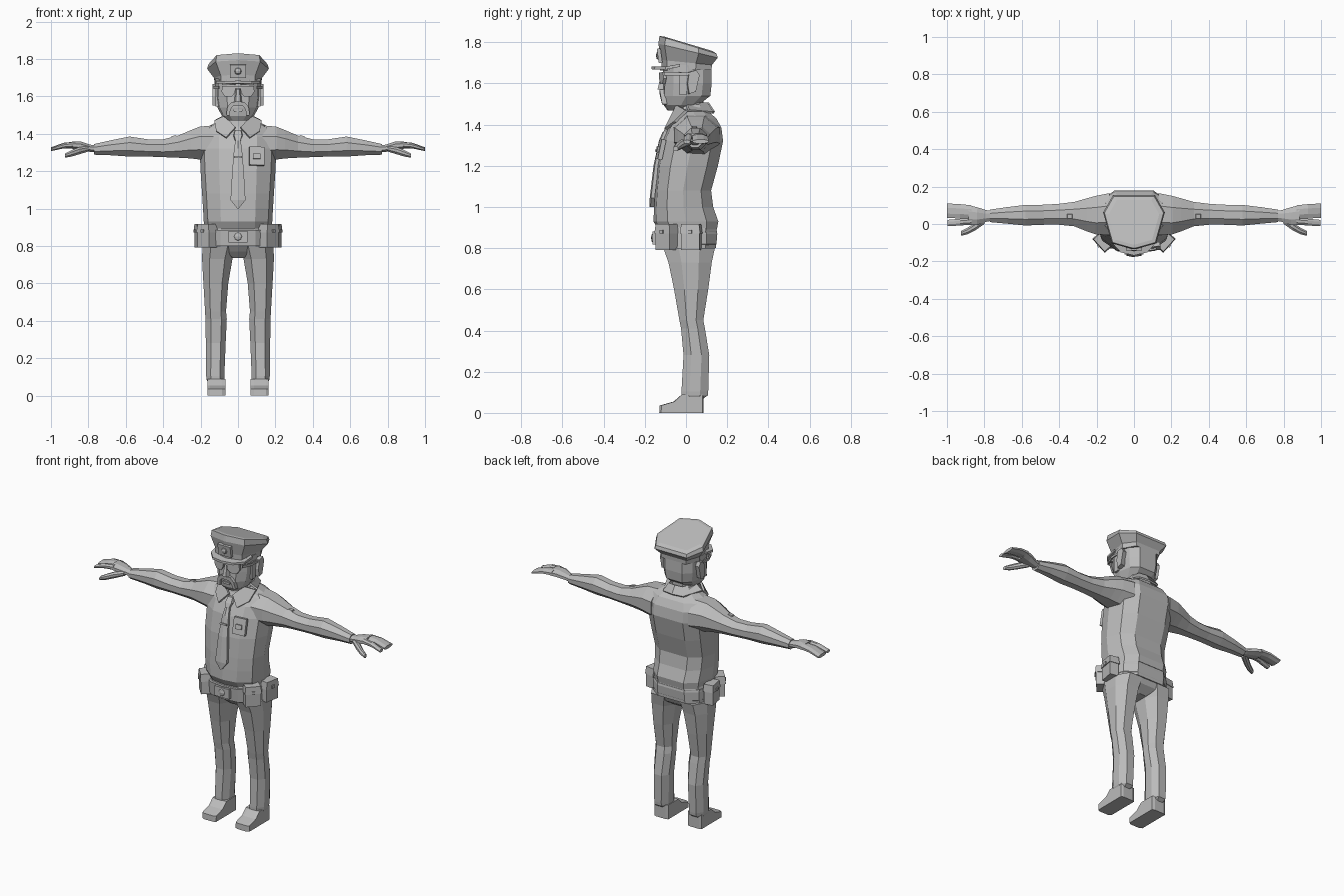
import bpy, bmesh, math
from mathutils import Vector, Matrix

grey = bpy.data.materials.new("plain grey")
grey.diffuse_color = (0.5, 0.5, 0.5, 1)


def finish(name, bm, mirror=False):
    bmesh.ops.recalc_face_normals(bm, faces=bm.faces)
    me = bpy.data.meshes.new(name)
    bm.to_mesh(me)
    bm.free()
    me.materials.append(grey)
    ob = bpy.data.objects.new(name, me)
    bpy.context.collection.objects.link(ob)
    if mirror:
        ob.modifiers.new("mirror", 'MIRROR')
    return ob


def loft(name, rings, mirror=False):
    """Skin a list of equal-length point rings and cap both ends."""
    bm = bmesh.new()
    vs = [[bm.verts.new(p) for p in r] for r in rings]
    n = len(rings[0])
    for a, b in zip(vs, vs[1:]):
        for i in range(n):
            bm.faces.new((a[i], a[(i + 1) % n], b[(i + 1) % n], b[i]))
    bm.faces.new(vs[0])
    bm.faces.new(vs[-1])
    return finish(name, bm, mirror)


def box(name, loc, size, rot=(0, 0, 0), mirror=False, taper=1.0):
    bm = bmesh.new()
    bmesh.ops.create_cube(bm, size=1)
    for v in bm.verts:
        k = taper if v.co.z > 0 else 1
        v.co = Vector((v.co.x * size[0] * k, v.co.y * size[1] * k, v.co.z * size[2]))
    m = Matrix.Translation(loc)
    for ax, a in zip("XYZ", rot):
        m = m @ Matrix.Rotation(math.radians(a), 4, ax)
    bm.transform(m)
    return finish(name, bm, mirror)


def plate(name, pts, offset, mirror=False):
    """Extrude a 3D outline along an offset vector."""
    o = Vector(offset)
    return loft(name, [pts, [Vector(p) + o for p in pts]], mirror)


# Ten-sided body section: fraction of half width, fraction from front to back
BODY = [(0, 0), (.5, .04), (.88, .22), (1, .5), (.86, .82), (.5, 1)]


def body_ring(z, w, yf, yb, dz=0):
    half = [(w * a, yf + (yb - yf) * b, z + dz * b) for a, b in BODY]
    return half + [(-x, y, zz) for x, y, zz in half[:0:-1]]


# Shirt and pelvis
loft("shirt", [body_ring(*r) for r in [
    (.89, .178, -.135, .150), (.93, .183, -.158, .157), (1.0, .187, -.155, .132),
    (1.08, .192, -.15, .122), (1.2, .200, -.14, .155), (1.32, .205, -.115, .180),
    (1.385, .205, -.085, .172), (1.43, .175, -.055, .148), (1.475, .09, -.03, .095)]])
loft("pelvis", [body_ring(*r) for r in [
    (.735, .04, -.05, .075), (.77, .13, -.085, .125), (.82, .188, -.125, .148),
    (.87, .186, -.14, .152), (.92, .175, -.13, .14)]])
loft("belt", [body_ring(*r) for r in [
    (.80, .188, -.142, .146), (.885, .186, -.152, .15)]])


def oct_ring_z(z, x0, x1, yf, yb):
    cx, cy, rx, ry = (x0 + x1) / 2, (yf + yb) / 2, (x1 - x0) / 2, (yb - yf) / 2
    return [(cx + a * rx, cy + b * ry, z) for a, b in
            [(.5, -1), (1, -.4), (1, .4), (.5, 1), (-.5, 1), (-1, .4), (-1, -.4), (-.5, -1)]]


# Trouser legs with knee and cuff, shoes
loft("trouser_leg", [oct_ring_z(*r) for r in [
    (.07, .085, .16, -.01, .085), (.085, .073, .168, -.022, .106), (.105, .073, .17, -.022, .108),
    (.28, .066, .172, -.012, .113), (.41, .06, .174, -.024, .092), (.45, .064, .176, -.032, .084),
    (.60, .052, .185, -.058, .108), (.73, .03, .192, -.085, .125), (.80, .01, .19, -.11, .14)]], True)
side = [(-.13, 0), (.085, 0), (.085, .09), (-.02, .09), (-.06, .055), (-.128, .036)]
loft("shoe", [[(x, y * k, z) for y, z in side] for x, k in
              [(.068, .93), (.085, 1), (.15, 1), (.164, .93)]], True)


def oct_ring_x(x, y0, y1, z0, z1):
    cy, cz, ry, rz = (y0 + y1) / 2, (z0 + z1) / 2, (y1 - y0) / 2, (z1 - z0) / 2
    return [(x, cy + a * ry, cz + b * rz) for a, b in
            [(1, -.4), (1, .4), (.4, 1), (-.4, 1), (-1, .4), (-1, -.4), (-.4, -1), (.4, -1)]]


# Sleeves and hands
loft("sleeve", [oct_ring_x(*r) for r in [
    (.13, -.06, .165, 1.25, 1.445), (.205, -.055, .15, 1.262, 1.438), (.25, -.04, .138, 1.268, 1.42),
    (.32, -.012, .118, 1.272, 1.39), (.40, -.004, .108, 1.275, 1.37), (.48, -.004, .103, 1.278, 1.37),
    (.58, -.008, .102, 1.278, 1.385), (.68, .002, .09, 1.285, 1.365), (.77, .01, .077, 1.288, 1.345)]], True)
loft("palm", [oct_ring_x(*r) for r in [
    (.75, .018, .07, 1.30, 1.336), (.79, .012, .074, 1.303, 1.342), (.84, -.005, .09, 1.312, 1.358),
    (.885, -.004, .1, 1.318, 1.36)]], True)
loft("index_finger", [oct_ring_x(*r) for r in [
    (.87, -.004, .033, 1.325, 1.357), (.93, -.008, .028, 1.322, 1.35), (.997, -.012, .022, 1.308, 1.325)]], True)
loft("fingers", [oct_ring_x(*r) for r in [
    (.87, .03, .1, 1.322, 1.358), (.93, .03, .106, 1.322, 1.352), (1.0, .032, .11, 1.308, 1.328)]], True)
loft("thumb", [oct_ring_x(*r) for r in [
    (.80, .0, .045, 1.305, 1.335), (.85, -.035, .008, 1.29, 1.328), (.89, -.055, -.02, 1.278, 1.312),
    (.925, -.063, -.038, 1.272, 1.294)]], True)

# Neck, head and ears
loft("neck", [body_ring(*r) for r in [(1.42, .075, -.04, .085), (1.56, .07, -.035, .085)]])
loft("head", [body_ring(*r) for r in [
    (1.47, .055, -.09, .02), (1.495, .085, -.108, .06), (1.54, .11, -.115, .118),
    (1.60, .12, -.112, .125), (1.69, .12, -.112, .124)]])
ear = [(0, 1.55), (.032, 1.56), (.05, 1.64), (.035, 1.665), (0, 1.655), (-.008, 1.6)]
plate("ear", [(.105, y + .01, z) for y, z in ear], (.032, .006, 0), True)
box("sideburn", (.113, -.015, 1.60), (.016, .035, .11), mirror=True)

# Nose, horseshoe moustache, glasses
loft("nose", [[(-.016, -.1, 1.64), (.016, -.1, 1.64), (.007, -.122, 1.64), (-.007, -.122, 1.64)],
              [(-.024, -.1, 1.57), (.024, -.1, 1.57), (.012, -.138, 1.572), (-.012, -.138, 1.572)]])
plate("moustache", [(0, -.104, 1.572), (.034, -.104, 1.57), (.056, -.1, 1.545), (.064, -.092, 1.50),
                    (.046, -.092, 1.497), (.04, -.1, 1.53), (.026, -.104, 1.548), (0, -.104, 1.55)],
      (0, -.024, 0), True)
plate("lower_lip", [(-.026, -.1, 1.53), (.026, -.1, 1.53), (.02, -.1, 1.517), (-.02, -.1, 1.517)], (0, -.018, 0))
plate("lens", [(.012, -.116, 1.652), (.084, -.098, 1.656), (.088, -.095, 1.625), (.07, -.1, 1.598),
               (.034, -.11, 1.598), (.016, -.116, 1.62)], (0, -.014, 0), True)
box("glasses_bridge", (0, -.124, 1.648), (.04, .012, .01))
plate("glasses_arm", [(.098, -.1, 1.655), (.124, -.04, 1.655), (.126, .03, 1.652),
                      (.126, .03, 1.64), (.124, -.04, 1.64), (.098, -.1, 1.64)], (.006, -.006, 0), True)
box("eyebrow", (.05, -.108, 1.668), (.07, .022, .012), (0, 0, 14), True)

# Peaked cap: seven-point outline swept from the band to the tilted crown
OUT = [(-.045, -.95), (.045, -.95), (.72, -.74), (1, .38), (.68, 1), (-.68, 1), (-1, .38), (-.72, -.74)]


def cap_ring(w, d, yc, zf, zb):
    pts = []
    for a, b in OUT:
        t = (b + 1) / 2
        pts.append((a * w, yc + b * d, zf + (zb - zf) * t))
    return pts


loft("cap", [cap_ring(*r) for r in [
    (.125, .124, .0, 1.67, 1.665), (.128, .126, .0, 1.715, 1.69),
    (.165, .148, .006, 1.795, 1.725), (.158, .142, .006, 1.832, 1.745), (.135, .122, .006, 1.831, 1.758)]])
peak = [(-.125, -.03), (-.118, -.10), (-.07, -.152), (0, -.168), (.07, -.152), (.118, -.10), (.125, -.03)]
loft("cap_peak", [[(x, y, 1.70 + (y + .03) * .22 - x * x * 1.2 + dz) for x, y in peak] for dz in (0, .014)])
box("cap_badge", (0, -.128, 1.735), (.088, .018, .07), (8, 0, 0))
bm = bmesh.new()
bmesh.ops.create_uvsphere(bm, u_segments=8, v_segments=4, radius=.02)
bm.transform(Matrix.Translation((0, -.136, 1.735)) @ Matrix.Diagonal((1, .5, 1, 1)))
finish("cap_badge_boss", bm)

# Collar band and pointed flaps
loft("collar_band", [body_ring(*r) for r in [(1.44, .1, -.05, .11), (1.495, .078, -.04, .092)]])
plate("collar_flap", [(.012, -.062, 1.43), (.07, -.035, 1.49), (.125, .01, 1.465), (.115, -.045, 1.41),
                      (.062, -.092, 1.375)], (.002, -.014, .006), True)
plate("collar_back", [(.125, .01, 1.465), (.07, .0, 1.495), (.05, .098, 1.5), (0, .105, 1.5),
                      (0, .135, 1.455), (.07, .125, 1.455)], (0, .006, .008), True)

# Necktie follows the chest
TIE = [(1.0, .004, -.166), (1.045, .04, -.164), (1.2, .031, -.146), (1.32, .021, -.12), (1.365, .014, -.102)]
loft("tie", [[(-w, y + .012, z), (w, y + .012, z), (w, y - .006, z), (0, y - .012, z), (-w, y - .006, z)]
             for z, w, y in TIE])
loft("tie_knot", [[(-w, y + .03, z), (w, y + .03, z), (w * .7, y - .014, z), (-w * .7, y - .014, z)]
                  for z, w, y in [(1.355, .014, -.1), (1.39, .03, -.085), (1.42, .022, -.062)]])
box("tie_clip", (0, -.146, 1.275), (.045, .008, .01), (-12, 0, 0))

# Chest pocket badge, sleeve badges
box("chest_pocket", (.1, -.122, 1.28), (.08, .022, .1), (-12, 0, 8))
box("chest_badge", (.1, -.136, 1.28), (.04, .012, .028), (-12, 0, 8))
box("sleeve_badge", (.342, .04, 1.382), (.04, .034, .016), (0, 12, 0), True, .6)

# Buckle and belt pouches with flaps
box("buckle", (0, -.152, .85), (.1, .02, .062))
bm = bmesh.new()
bmesh.ops.create_uvsphere(bm, u_segments=8, v_segments=4, radius=.022)
bm.transform(Matrix.Translation((0, -.161, .85)) @ Matrix.Diagonal((1, .4, 1, 1)))
finish("buckle_boss", bm)
for tag, (x, y), ang in (("front", (.165, -.095), 48), ("side", (.197, .025), 80)):
    box(tag + "_pouch", (x, y, .842), (.092, .056, .1), (0, 0, ang), True)
    box(tag + "_pouch_flap", (x, y, .894), (.1, .066, .045), (0, 0, ang), True, .88)
    d = Vector((math.sin(math.radians(ang)), -math.cos(math.radians(ang)), 0)) * .034
    box(tag + "_pouch_stud", (x + d.x, y + d.y, .88), (.018, .01, .018), (0, 0, ang), True)
